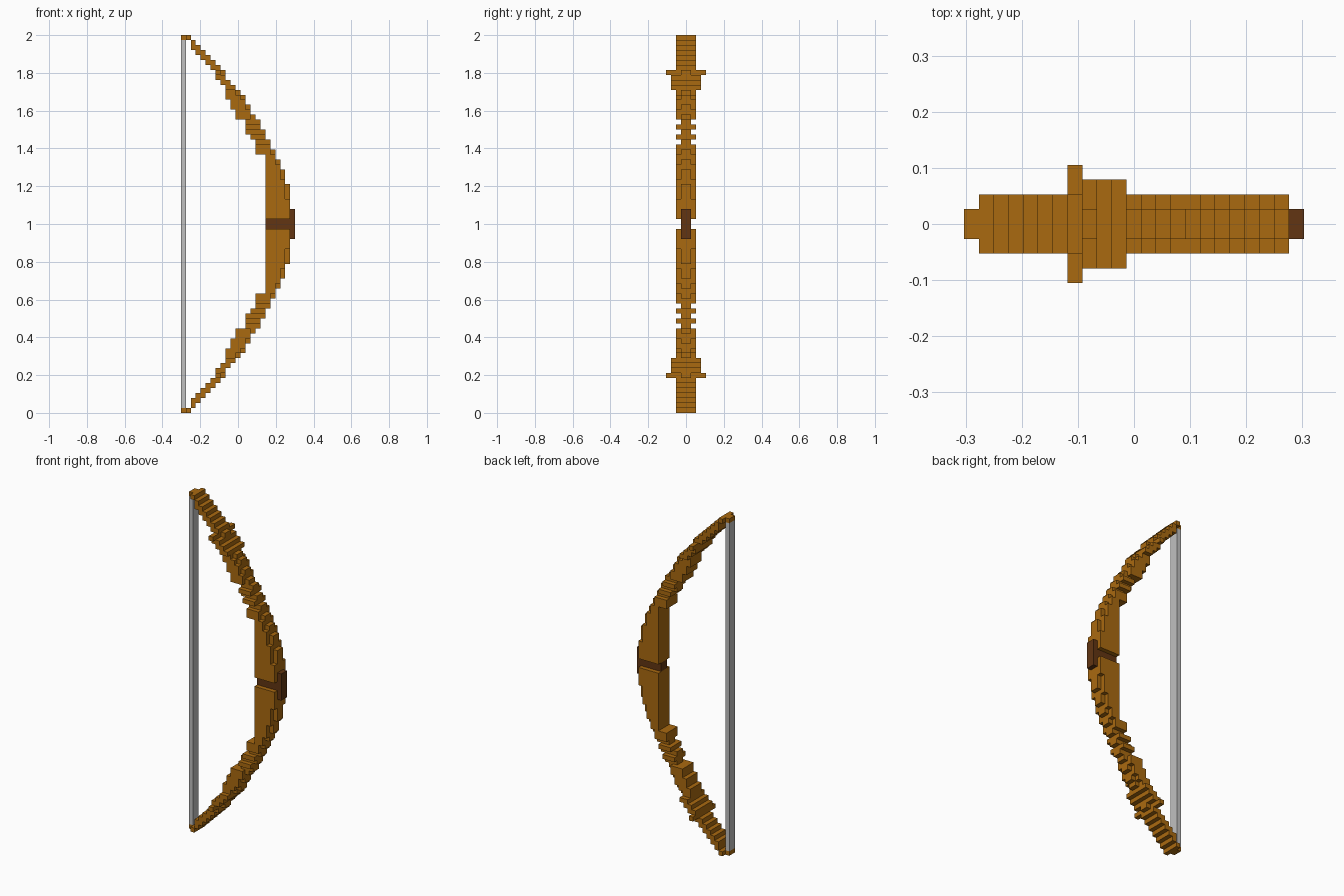
import bpy, bmesh

if "Cube" in bpy.data.objects:
    bpy.data.objects.remove(bpy.data.objects["Cube"])

ROWS, COLS = 76, 23
U = 2.0 / ROWS          # size of one block


def material(name, rgb):
    m = bpy.data.materials.new(name)
    m.use_nodes = True
    m.diffuse_color = (*rgb, 1)
    bsdf = m.node_tree.nodes["Principled BSDF"]
    bsdf.inputs["Base Color"].default_value = (*rgb, 1)
    bsdf.inputs["Roughness"].default_value = 0.8
    return m


wood = material("golden wood", (0.40, 0.143, 0.005))
leather = material("dark leather", (0.122, 0.036, 0.006))
cord = material("grey cord", (0.53, 0.53, 0.53))


def blocks(name, boxes, mat, flip=False):
    """Boxes given as (first row, last row, first column, last column, half depth)."""
    bm = bmesh.new()
    for r0, r1, c0, c1, half in boxes:
        lo, hi = r0, r1 + 1
        if flip:
            lo, hi = ROWS - hi, ROWS - lo
        size = (c1 + 1 - c0, 2 * half, hi - lo)
        mid = ((c0 + c1 + 1 - COLS) / 2, 0, (lo + hi) / 2)
        verts = bmesh.ops.create_cube(bm, size=1)["verts"]
        for v in verts:
            v.co = [(v.co[i] * size[i] + mid[i]) * U for i in range(3)]
    mesh = bpy.data.meshes.new(name)
    bm.to_mesh(mesh)
    bm.free()
    mesh.materials.append(mat)
    obj = bpy.data.objects.new(name, mesh)
    bpy.context.collection.objects.link(obj)
    return obj


# Stepped tip of the limb
tip = [(75, 75, 0, 0, 1), (75, 75, 1, 1, 2), (74, 74, 2, 2, 2)]
tip += [(r, r, 75 - r, 76 - r, 2) for r in range(73, 68, -1)]

# Flared guard part way along the limb
guard = [(68, 68, 7, 7, 4), (68, 68, 8, 8, 1),
         (67, 67, 7, 8, 3), (66, 66, 8, 9, 3), (65, 65, 9, 10, 3)]

# Curved limb between guard and handle, with a narrow raised spine
limb = [(64, 64, 9, 10, 2), (64, 64, 11, 11, 1),
        (63, 63, 9, 11, 2), (63, 63, 12, 12, 1),
        (62, 62, 10, 12, 2),
        (61, 61, 10, 12, 2), (61, 61, 13, 13, 1),
        (60, 60, 11, 13, 2),
        (59, 59, 11, 13, 2), (59, 59, 14, 14, 1),
        (58, 58, 13, 15, 1), (57, 57, 13, 15, 2),
        (56, 56, 13, 16, 1), (55, 55, 14, 16, 2),
        (54, 54, 15, 17, 1), (53, 53, 15, 17, 2),
        (52, 52, 15, 16, 2)]

# Handle: columns that shorten towards the front, each topped by the spine
handle = [(39, 52, 17, 17, 2)]
for col, wide_top, spine_top in ((18, 51, 52), (19, 49, 50), (20, 46, 48), (21, 42, 45)):
    handle += [(39, wide_top, col, col, 2), (wide_top + 1, spine_top, col, col, 1)]

for side, flip in (("upper", False), ("lower", True)):
    blocks(side + "_tip", tip, wood, flip)
    blocks(side + "_guard", guard, wood, flip)
    blocks(side + "_limb", limb, wood, flip)
    blocks(side + "_handle", handle, wood, flip)

# Grip band through the middle with its outer cap, and the string
blocks("grip", [(37, 38, 17, 21, 1), (35, 40, 22, 22, 1)], leather)
blocks("string", [(1, 74, 0, 0, 1)], cord)
